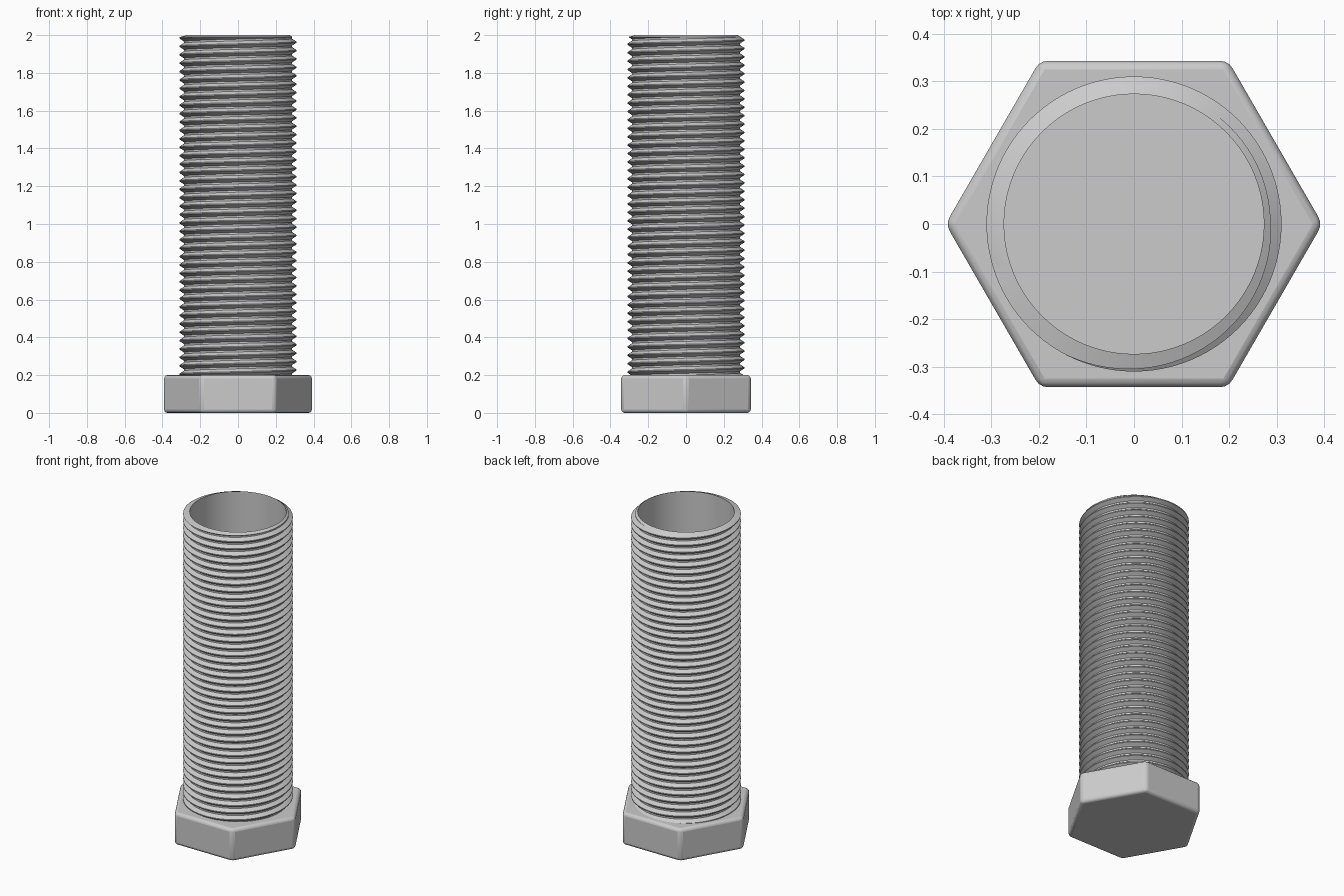
import bpy, bmesh
from math import cos, sin, pi

if "Cube" in bpy.data.objects:
    bpy.data.objects.remove(bpy.data.objects["Cube"])

HEAD_TOP, RIM, TOP = 0.2, 1.99, 2.0
CREST, ROOT, BORE = 0.31, 0.287, 0.273
PITCH, SIDES = 0.0445, 96
CREST_Z = 1.985                      # crest height on the -x side

steel = bpy.data.materials.new("grey steel")
steel.use_nodes = True
grey = (0.6, 0.6, 0.6, 1)
steel.diffuse_color = grey
steel.node_tree.nodes["Principled BSDF"].inputs["Base Color"].default_value = grey


def finish(name, bm):
    bmesh.ops.recalc_face_normals(bm, faces=bm.faces)
    mesh = bpy.data.meshes.new(name)
    bm.to_mesh(mesh)
    bm.free()
    mesh.materials.append(steel)
    obj = bpy.data.objects.new(name, mesh)
    bpy.context.collection.objects.link(obj)
    return obj


def smooth(obj):
    bpy.ops.object.select_all(action='DESELECT')
    obj.select_set(True)
    bpy.context.view_layer.objects.active = obj
    bpy.ops.object.shade_smooth_by_angle(angle=pi / 6)


def thread_radius(z, turn):
    """Trapezoid thread: narrow crest, narrow root, straight flanks."""
    phase = ((z - CREST_Z) / PITCH - turn + 0.5) % 1
    offset = abs(((phase + 0.5) % 1) - 0.5)      # 0 at crest, 0.5 at root
    slope = min(max((offset - 0.06) / 0.34, 0), 1)
    return CREST + (ROOT - CREST) * slope


# Hollow shaft with a helical thread, sloped rim and plain bore
bm = bmesh.new()
columns = []
turns = int((TOP - HEAD_TOP) / PITCH) + 3
for i in range(SIDES + 1):
    turn = i / SIDES
    outline = []
    for k in range(-turns, 3):
        for step in (-0.4, -0.06, 0.06, 0.4):
            z = CREST_Z + PITCH * (k + turn - 0.5 + step)
            z = min(max(z, HEAD_TOP - 0.01), RIM)
            outline.append((thread_radius(z, turn), z))
    outline += [(BORE, TOP), (BORE, HEAD_TOP - 0.01)]
    a = 2 * pi * turn
    columns.append([bm.verts.new((r * cos(a), r * sin(a), z)) for r, z in outline])
for a, b in zip(columns, columns[1:]):
    for j in range(len(a) - 1):
        bm.faces.new((a[j], b[j], b[j + 1], a[j + 1]))
bmesh.ops.remove_doubles(bm, verts=bm.verts, dist=0.0002)
bmesh.ops.dissolve_degenerate(bm, edges=bm.edges, dist=0.0002)
smooth(finish("threaded_shaft", bm))

# Hexagonal head with rounded edges
bm = bmesh.new()
bmesh.ops.create_cone(bm, cap_ends=True, segments=6, radius1=0.396,
                      radius2=0.396, depth=HEAD_TOP)
for v in bm.verts:
    v.co.z += HEAD_TOP / 2
# Turn the corners to point along x
corner = max(bm.verts, key=lambda v: v.co.x)
if abs(corner.co.y) > 0.01:
    for v in bm.verts:
        v.co.x, v.co.y = v.co.y, -v.co.x
head = finish("hex_head", bm)
bevel = head.modifiers.new("rounded_edges", 'BEVEL')
bevel.width = 0.018
bevel.segments = 3
bevel.limit_method = 'ANGLE'
smooth(head)
